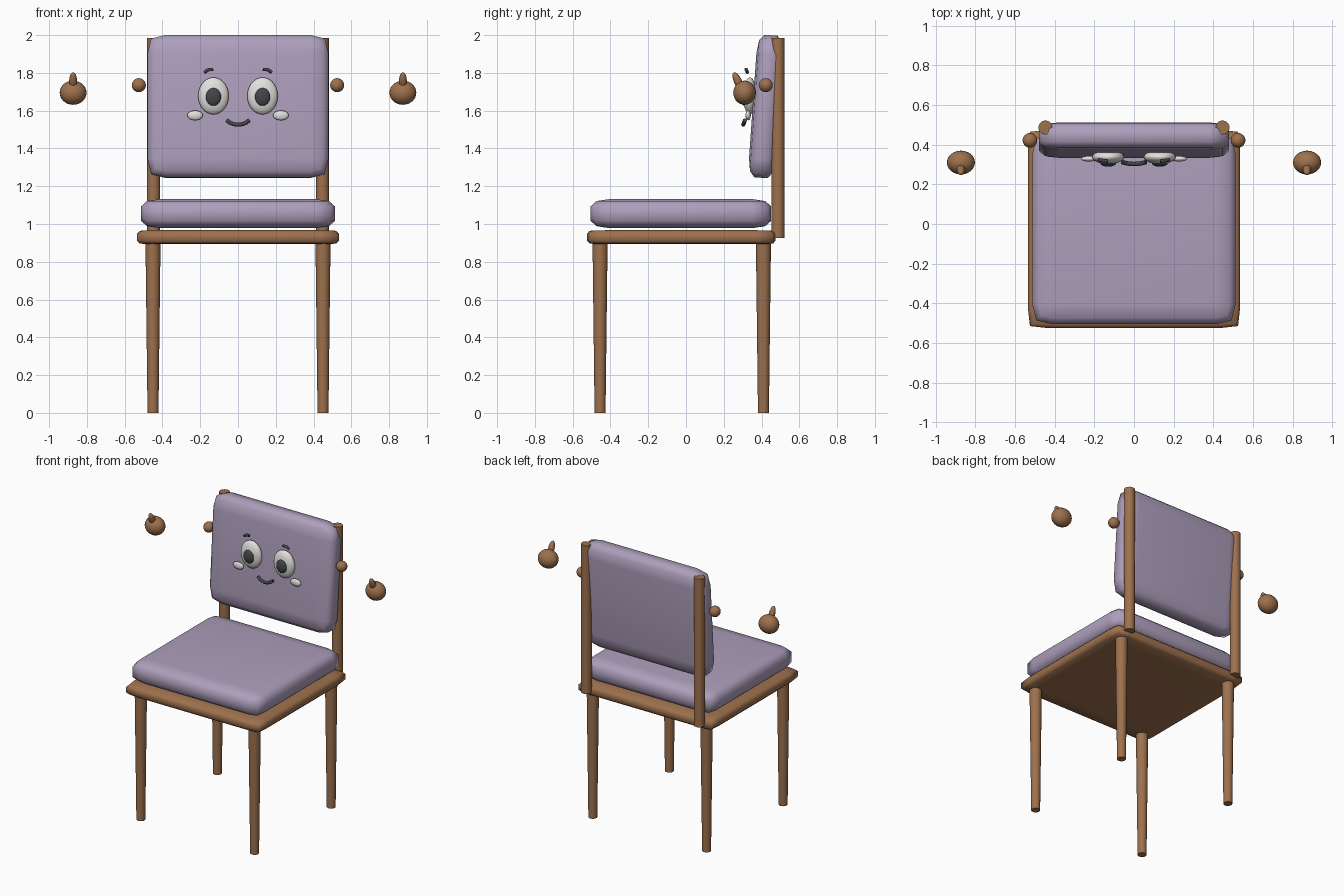
import bpy, bmesh, math
from mathutils import Vector

default = bpy.data.objects.get("Cube")
if default:
    bpy.data.objects.remove(default, do_unlink=True)


def material(name, rgb):
    m = bpy.data.materials.new(name)
    m.use_nodes = True
    colour = (*rgb, 1)
    m.diffuse_color = colour
    bsdf = m.node_tree.nodes["Principled BSDF"]
    bsdf.inputs["Base Color"].default_value = colour
    bsdf.inputs["Roughness"].default_value = 0.7
    return m


wood = material("warm wood", (0.34, 0.165, 0.075))
fabric = material("lavender fabric", (0.42, 0.345, 0.50))
white = material("soft white", (0.76, 0.75, 0.72))
dark = material("charcoal", (0.055, 0.06, 0.065))


def finish(bm, name, mat, angle=None):
    bmesh.ops.recalc_face_normals(bm, faces=bm.faces)
    mesh = bpy.data.meshes.new(name)
    bm.to_mesh(mesh)
    bm.free()
    mesh.materials.append(mat)
    ob = bpy.data.objects.new(name, mesh)
    bpy.context.collection.objects.link(ob)
    bpy.ops.object.select_all(action="DESELECT")
    ob.select_set(True)
    bpy.context.view_layer.objects.active = ob
    if angle:
        bpy.ops.object.shade_smooth_by_angle(angle=math.radians(angle))
    else:
        bpy.ops.object.shade_smooth()
    return ob


def pad(name, mat, centre, half, corner, profile, tilt=0, r=0.1):
    """Soft slab: a rectangle grown outwards by a rounded edge profile."""
    bm = bmesh.new()
    hx, hy, hz = half
    directions = [(1, 0), (corner, corner), (0, 1)]
    rings = []
    for s, t in profile + [(s, -t) for s, t in reversed(profile)]:
        ring = []
        for sx, sy in ((1, 1), (-1, 1), (-1, -1), (1, -1)):
            order = directions if sx == sy else directions[::-1]
            for dx, dy in order:
                ring.append(bm.verts.new((sx * (hx - r + r * s * dx),
                                          sy * (hy - r + r * s * dy), hz * t)))
        rings.append(ring)
    for a, b in zip(rings, rings[1:]):
        for i in range(len(a)):
            j = (i + 1) % len(a)
            bm.faces.new((a[i], a[j], b[j], b[i]))
    bm.faces.new(rings[0])
    bm.faces.new(rings[-1])
    bmesh.ops.remove_doubles(bm, verts=bm.verts, dist=0.0005)
    ob = finish(bm, name, mat)
    ob.location = centre
    ob.rotation_euler.x = tilt
    return ob


def rod(name, mat, x, y, z0, z1, r0, r1):
    bm = bmesh.new()
    bmesh.ops.create_cone(bm, cap_ends=True, segments=20, radius1=r0,
                          radius2=r1, depth=z1 - z0)
    ob = finish(bm, name, mat, 40)
    ob.location = (x, y, (z0 + z1) / 2)
    return ob


def ball(name, mat, centre, radii, lean=0):
    bm = bmesh.new()
    bmesh.ops.create_uvsphere(bm, u_segments=24, v_segments=14, radius=1)
    bmesh.ops.scale(bm, vec=radii, verts=bm.verts)
    ob = finish(bm, name, mat)
    ob.location = centre
    ob.rotation_euler.x = lean
    return ob


def stroke(name, mat, points, thickness):
    """Round tube through a few points."""
    curve = bpy.data.curves.new(name, "CURVE")
    curve.dimensions = "3D"
    curve.bevel_depth = thickness
    curve.bevel_resolution = 3
    curve.use_fill_caps = True
    spline = curve.splines.new("BEZIER")
    spline.bezier_points.add(len(points) - 1)
    for bp, p in zip(spline.bezier_points, points):
        bp.co = Vector(p)
        bp.handle_left_type = bp.handle_right_type = "AUTO"
    curve.materials.append(mat)
    ob = bpy.data.objects.new(name, curve)
    bpy.context.collection.objects.link(ob)
    return ob


# Seat board, cushion and leaning backrest
soft = [(0, 1), (0.69, 0.86), (1, 0.5)]
pad("seat_board", wood, (0, -0.025, 0.93), (0.535, 0.5, 0.037), 0.9,
    [(0, 1), (0.85, 0.92), (1, 0.5)])
pad("seat_cushion", fabric, (0, -0.027, 1.055), (0.513, 0.478, 0.077), 0.8, soft)
pad("backrest", fabric, (0, 0.423, 1.622), (0.48, 0.378, 0.07), 0.8, soft,
    tilt=math.radians(86))

# Everything that is mirrored left and right
for side, s in (("left", 1), ("right", -1)):
    rod(f"front_leg_{side}", wood, s * 0.45, -0.455, 0, 0.91, 0.029, 0.04)
    rod(f"rear_leg_{side}", wood, s * 0.45, 0.41, 0, 0.91, 0.029, 0.04)
    rod(f"back_post_{side}", wood, s * 0.447, 0.487, 0.925, 1.985, 0.035, 0.035)

    # Shoulder knob and floating hand with a thumb
    ball(f"shoulder_{side}", wood, (s * 0.525, 0.422, 1.735), (0.037,) * 3)
    ball(f"hand_{side}", wood, (s * 0.873, 0.31, 1.695), (0.071, 0.06, 0.064))
    ball(f"thumb_{side}", wood, (s * 0.873, 0.275, 1.755), (0.021, 0.021, 0.052),
         lean=math.radians(25))

    # Face
    ball(f"eye_{side}", white, (s * 0.13, 0.338, 1.678), (0.081, 0.036, 0.098))
    ball(f"pupil_{side}", dark, (s * 0.13, 0.307, 1.673), (0.04, 0.018, 0.047))
    ball(f"cheek_{side}", white, (s * 0.227, 0.329, 1.575), (0.041, 0.014, 0.026))
    stroke(f"eyebrow_{side}", dark,
           [(s * 0.178, 0.325, 1.802), (s * 0.157, 0.32, 1.816),
            (s * 0.132, 0.317, 1.818)], 0.009)

stroke("mouth", dark, [(-0.06, 0.312, 1.549), (-0.035, 0.306, 1.533),
                       (0, 0.303, 1.526), (0.035, 0.306, 1.533),
                       (0.06, 0.312, 1.549)], 0.011)
